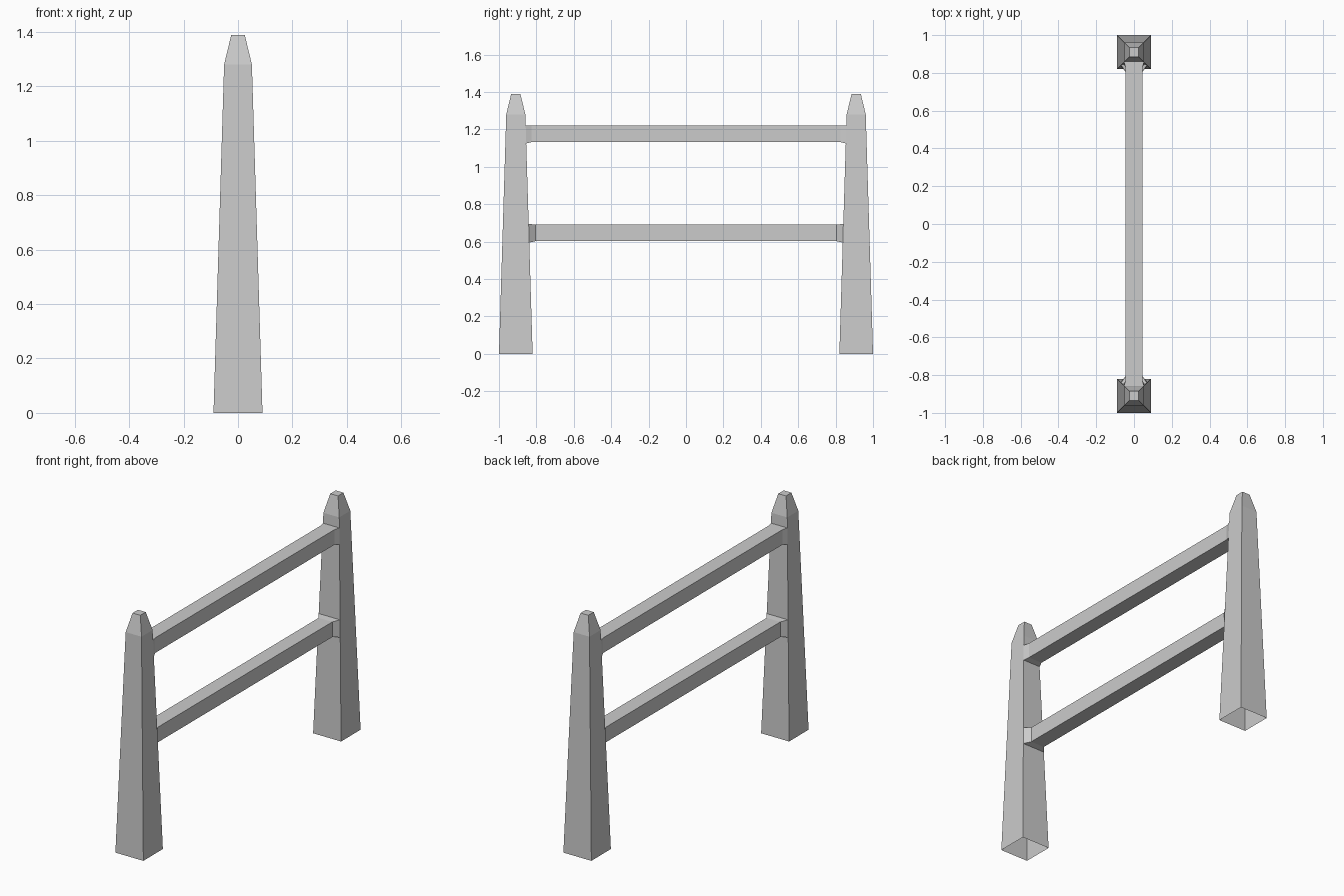
import bpy, bmesh

if "Cube" in bpy.data.objects:
    bpy.data.objects.remove(bpy.data.objects["Cube"])

POST_Y = 0.91
SHOULDER_Z, BASE_HALF, SHOULDER_HALF = 1.28, 0.09, 0.051
RAILS = {  # z of main bar, z where it meets the post, start of the flare
    "lower_rail": ((0.602, 0.69), (0.595, 0.695), 0.805),
    "upper_rail": ((1.132, 1.22), (1.125, 1.22), 0.825),
}


def half_width(z):
    return BASE_HALF + (SHOULDER_HALF - BASE_HALF) * z / SHOULDER_Z


def make_object(name, bm):
    mesh = bpy.data.meshes.new(name)
    bm.to_mesh(mesh)
    bm.free()
    obj = bpy.data.objects.new(name, mesh)
    bpy.context.collection.objects.link(obj)
    return obj


def skin(bm, rings, skip=()):
    """Join successive four-sided rings; skip holds (ring, side) openings."""
    loops = [[bm.verts.new(p) for p in ring] for ring in rings]
    for i, (a, b) in enumerate(zip(loops, loops[1:])):
        for k in range(4):
            if (i, k) not in skip:
                n = (k + 1) % 4
                bm.faces.new((a[k], a[n], b[n], b[k]))
    return loops


# Tapered posts: open underneath, with openings where the rails join
levels = [0, 0.595, 0.695, 1.125, 1.22, SHOULDER_Z]
profile = [(z, half_width(z)) for z in levels] + [(1.388, 0.025)]
for name, side in (("front_post", -1), ("back_post", 1)):
    bm = bmesh.new()
    rings = [[(-h, side * POST_Y - h, z), (h, side * POST_Y - h, z),
              (h, side * POST_Y + h, z), (-h, side * POST_Y + h, z)]
             for z, h in profile]
    inner = 2 if side < 0 else 0
    loops = skin(bm, rings, {(1, inner), (3, inner)})
    bm.faces.new(loops[-1])
    make_object(name, bm)

# Square rails flaring out to the full width of each post face
for name, (bar, joint, flare_y) in RAILS.items():
    def end_ring(side):
        lo, hi = (half_width(z) for z in joint)
        return [(-lo, side * (POST_Y - lo), joint[0]),
                (-hi, side * (POST_Y - hi), joint[1]),
                (hi, side * (POST_Y - hi), joint[1]),
                (lo, side * (POST_Y - lo), joint[0])]

    def bar_ring(side):
        y = side * flare_y
        return [(-0.044, y, bar[0]), (-0.044, y, bar[1]),
                (0.044, y, bar[1]), (0.044, y, bar[0])]

    bm = bmesh.new()
    skin(bm, [end_ring(-1), bar_ring(-1), bar_ring(1), end_ring(1)])
    bmesh.ops.recalc_face_normals(bm, faces=bm.faces)
    make_object(name, bm)
